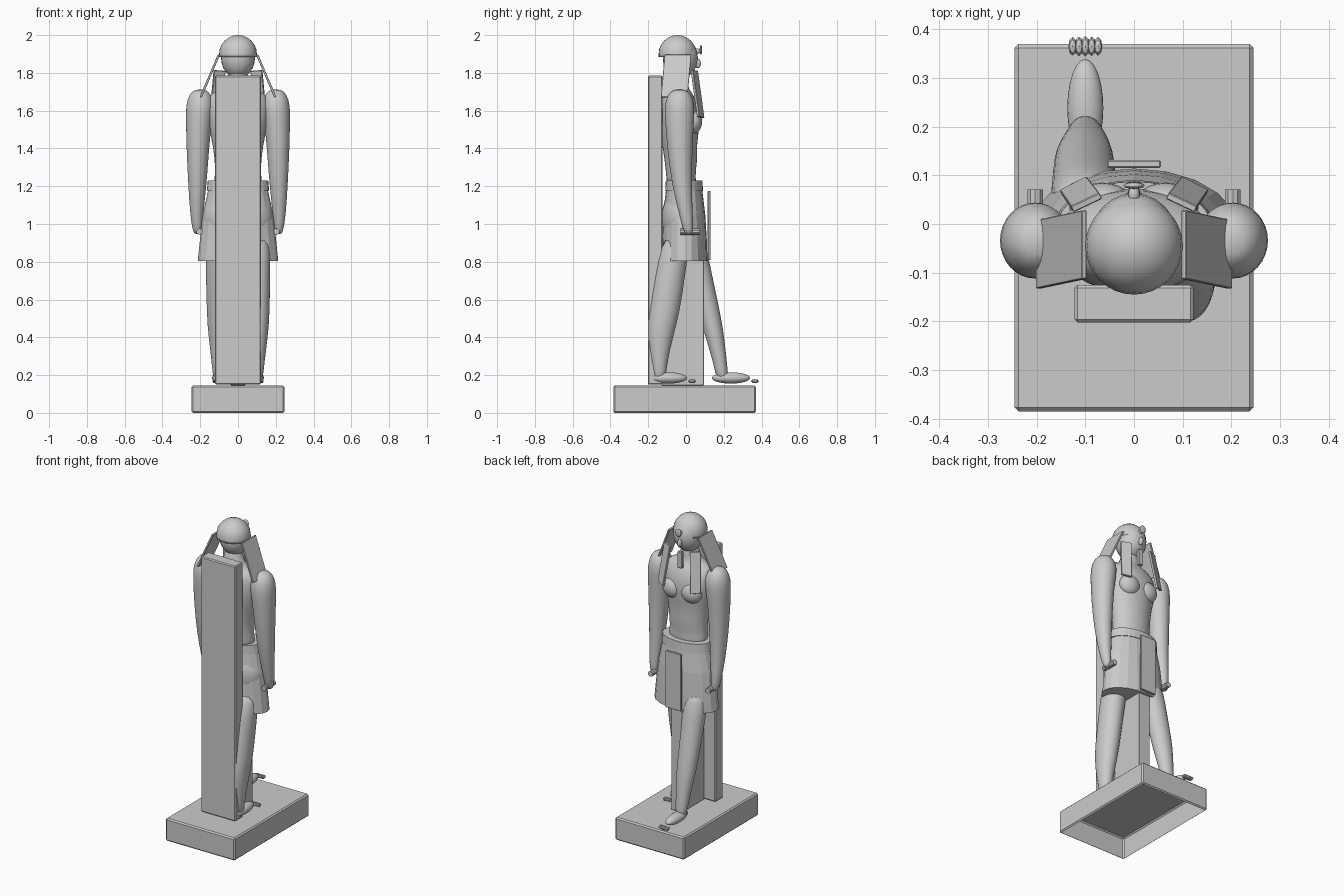
import bpy, bmesh, math
from mathutils import Matrix, Vector


def finish(name, bm, smooth=True, mirror=False, subsurf=0, bevel=0, solid=0):
    bmesh.ops.recalc_face_normals(bm, faces=bm.faces)
    for f in bm.faces:
        f.smooth = smooth
    mesh = bpy.data.meshes.new(name)
    bm.to_mesh(mesh)
    bm.free()
    ob = bpy.data.objects.new(name, mesh)
    bpy.context.collection.objects.link(ob)
    if solid:
        m = ob.modifiers.new("thickness", 'SOLIDIFY')
        m.thickness, m.offset = solid, 0
    if mirror:
        m = ob.modifiers.new("mirror", 'MIRROR')
        m.use_mirror_merge = False
    if bevel:
        m = ob.modifiers.new("bevel", 'BEVEL')
        m.width, m.segments = bevel, 1
    if subsurf:
        m = ob.modifiers.new("smooth", 'SUBSURF')
        m.levels = m.render_levels = subsurf
    return ob


def loft(name, rings, n=16, **kw):
    """Skin stacked ellipses given as (z, x, y, rx, ry)."""
    bm = bmesh.new()
    loops = []
    for z, x, y, rx, ry in rings:
        loops.append([bm.verts.new((x + rx * math.cos(2 * math.pi * i / n),
                                    y + ry * math.sin(2 * math.pi * i / n), z)) for i in range(n)])
    for a, b in zip(loops, loops[1:]):
        for i in range(n):
            bm.faces.new((a[i], a[(i + 1) % n], b[(i + 1) % n], b[i]))
    bm.faces.new(loops[0][::-1])
    bm.faces.new(loops[-1])
    return finish(name, bm, **kw)


def ellipsoid(name, c, r, seg=24, **kw):
    bm = bmesh.new()
    bmesh.ops.create_uvsphere(bm, u_segments=seg, v_segments=seg // 2, radius=1,
                              matrix=Matrix.Translation(c) @ Matrix.Diagonal((*r, 1)))
    return finish(name, bm, **kw)


def box(name, lo, hi, bevel=0.006):
    bm = bmesh.new()
    lo, hi = Vector(lo), Vector(hi)
    bmesh.ops.create_cube(bm, size=1, matrix=Matrix.Translation((lo + hi) / 2)
                          @ Matrix.Diagonal((*(hi - lo), 1)))
    return finish(name, bm, smooth=False, bevel=bevel)


def slab(name, corners, thick):
    bm = bmesh.new()
    bm.faces.new([bm.verts.new(c) for c in corners])
    return finish(name, bm, smooth=False, mirror=True, solid=thick, bevel=0.002)


# Plinth: chamfered block, open underneath
bm = bmesh.new()
bmesh.ops.create_cube(bm, size=1, matrix=Matrix.Translation((0, -0.0075, 0.0725))
                      @ Matrix.Diagonal((0.49, 0.755, 0.145, 1)))
bmesh.ops.bevel(bm, geom=bm.edges[:], offset=0.008, segments=1, affect='EDGES')
bottom = [f for f in bm.faces if f.calc_center_median().z < 0.001]
bmesh.ops.delete(bm, geom=bottom, context='FACES')
finish("plinth", bm, smooth=False)

# Back pillar, web between the legs, kilt apron
box("back_pillar", (-0.122, -0.202, 0.15), (0.122, -0.125, 1.785))
box("leg_web", (-0.04, -0.13, 0.145), (0.04, 0.095, 0.92), 0.003)
box("apron", (-0.055, 0.115, 0.81), (0.055, 0.131, 1.175), 0.003)

# Legs: left one striding forward, right one back
loft("front_leg", [(0.17, -0.1, 0.195, 0.03, 0.032), (0.22, -0.1, 0.188, 0.036, 0.034),
                   (0.33, -0.1, 0.168, 0.047, 0.043), (0.46, -0.102, 0.14, 0.062, 0.056),
                   (0.6, -0.103, 0.105, 0.065, 0.062), (0.8, -0.1, 0.055, 0.073, 0.07),
                   (0.95, -0.095, 0.02, 0.078, 0.075)], subsurf=1)
loft("rear_leg", [(0.17, 0.1, -0.142, 0.03, 0.032), (0.22, 0.1, -0.14, 0.036, 0.036),
                  (0.33, 0.1, -0.142, 0.049, 0.056), (0.46, 0.102, -0.13, 0.064, 0.08),
                  (0.6, 0.103, -0.103, 0.067, 0.083), (0.8, 0.1, -0.075, 0.073, 0.08),
                  (0.95, 0.095, -0.04, 0.078, 0.075)], subsurf=1)

# Feet with toe rows
for side, x, y in (("front", -0.1, 0.238), ("rear", 0.1, -0.095)):
    ellipsoid(side + "_foot", (x, y, 0.185), (0.037, 0.101, 0.03))
    for i in range(5):
        ellipsoid(f"{side}_toe_{i}", (x - 0.026 + 0.013 * i, y + 0.127, 0.168),
                  (0.009, 0.021 - 0.001 * abs(i - 2), 0.011), seg=8, smooth=False)

# Faceted flared kilt and belt
loft("kilt", [(0.805, 0, -0.008, 0.213, 0.122), (0.92, 0, -0.008, 0.201, 0.118),
              (1.05, 0, -0.01, 0.187, 0.112), (1.18, 0, -0.01, 0.158, 0.096)], n=20, smooth=False)
ellipsoid("hips", (0, -0.015, 1.03), (0.187, 0.115, 0.17))
loft("belt", [(1.175, 0, -0.01, 0.165, 0.1), (1.23, 0, -0.01, 0.16, 0.097)], n=32, smooth=False)

# Torso, neck and chest muscles
loft("torso", [(1.17, 0, -0.015, 0.14, 0.085), (1.25, 0, -0.03, 0.122, 0.075),
               (1.33, 0, -0.025, 0.124, 0.088), (1.42, 0, -0.035, 0.135, 0.092),
               (1.52, 0, -0.035, 0.158, 0.11), (1.6, 0, -0.035, 0.172, 0.108),
               (1.67, 0, -0.04, 0.165, 0.09), (1.705, 0, -0.045, 0.12, 0.068),
               (1.73, 0, -0.045, 0.056, 0.053), (1.83, 0, -0.04, 0.052, 0.052)], n=20, subsurf=1)
ellipsoid("chest_muscle", (0.065, 0.035, 1.54), (0.068, 0.05, 0.065), mirror=True)

# Straight arms and the short rods held in the fists
loft("arm", [(0.945, 0.215, 0.015, 0.014, 0.014), (0.965, 0.215, 0.012, 0.026, 0.028),
             (1.05, 0.219, 0.0, 0.035, 0.036), (1.2, 0.215, -0.022, 0.049, 0.053),
             (1.4, 0.213, -0.033, 0.061, 0.068), (1.55, 0.207, -0.034, 0.07, 0.078),
             (1.63, 0.2, -0.034, 0.078, 0.083), (1.69, 0.2, -0.034, 0.059, 0.062),
             (1.714, 0.2, -0.034, 0.025, 0.027)], subsurf=1, mirror=True)
bm = bmesh.new()
bmesh.ops.create_cone(bm, cap_ends=True, segments=10, radius1=0.017, radius2=0.017, depth=0.1,
                      matrix=Matrix.Translation((0.203, 0.021, 0.96)) @ Matrix.Rotation(math.pi / 2, 4, 'X'))
finish("fist_rod", bm, smooth=False, mirror=True)

# Head, domed cap and face details
ellipsoid("face", (0, -0.03, 1.88), (0.09, 0.093, 0.11))
dome = [(1.885, 0, -0.045, 0.1, 0.1)]
dome += [(1.9 + 0.1 * math.sin(math.radians(a)), 0, -0.045, 0.1 * math.cos(math.radians(a)),
          0.1 * math.cos(math.radians(a))) for a in (0, 15, 30, 45, 60, 75, 86)]
loft("cap", dome, n=32)
ellipsoid("nose", (0, 0.062, 1.85), (0.013, 0.017, 0.026), seg=12)
ellipsoid("brow_ornament", (0, 0.079, 1.922), (0.022, 0.007, 0.026), seg=12)
ellipsoid("brow_mount", (0, 0.06, 1.915), (0.012, 0.02, 0.014), seg=12)
box("beard", (-0.016, 0.045, 1.69), (0.016, 0.066, 1.795), 0.003)

# Headcloth: slanted side wings and hanging front lappets
slab("headcloth_wing", [(0.102, 0.028, 1.895), (0.102, -0.113, 1.895),
                        (0.197, -0.133, 1.672), (0.197, 0.008, 1.672)], 0.012)
slab("headcloth_lappet", [(0.068, 0.058, 1.81), (0.127, 0.03, 1.815),
                          (0.15, 0.064, 1.57), (0.095, 0.092, 1.56)], 0.014)
